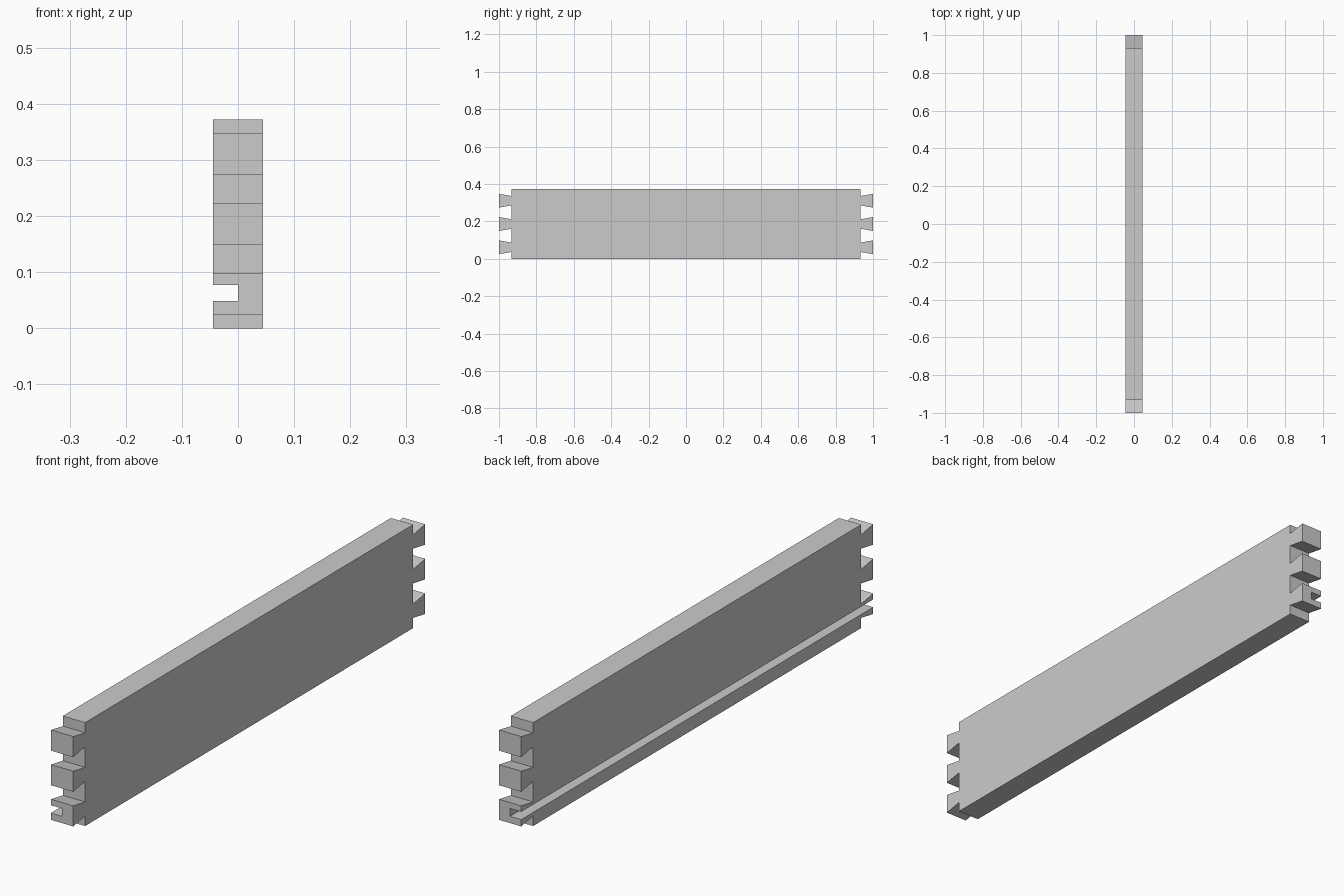
import bpy
import bmesh

if "Cube" in bpy.data.objects:
    bpy.data.objects.remove(bpy.data.objects["Cube"])

HALF_T = 0.0445      # half board thickness (x)
HEIGHT = 0.372
SHOULDER = 0.932     # y where the dovetails start
TAIL_W, PITCH, FLARE = 0.074, 0.1245, 0.012


def tail_edge():
    """Right-hand end profile (y, z), bottom to top, with three dovetails."""
    pts = [(SHOULDER, 0.0)]
    for i in range(3):
        lo = HEIGHT / 2 + (i - 1) * PITCH - TAIL_W / 2
        hi = lo + TAIL_W
        pts += [(SHOULDER, lo + FLARE), (1.0, lo), (1.0, hi), (SHOULDER, hi - FLARE)]
    return pts + [(SHOULDER, HEIGHT)]


def new_object(name, bm):
    bmesh.ops.recalc_face_normals(bm, faces=bm.faces)
    mesh = bpy.data.meshes.new(name)
    bm.to_mesh(mesh)
    bm.free()
    obj = bpy.data.objects.new(name, mesh)
    bpy.context.collection.objects.link(obj)
    return obj


def extrude_x(name, profile, x0, x1):
    bm = bmesh.new()
    face = bm.faces.new([bm.verts.new((x0, y, z)) for y, z in profile])
    ext = bmesh.ops.extrude_face_region(bm, geom=[face])["geom"]
    verts = [v for v in ext if isinstance(v, bmesh.types.BMVert)]
    bmesh.ops.translate(bm, verts=verts, vec=(x1 - x0, 0, 0))
    return new_object(name, bm)


# Board with mirrored dovetail ends
right = tail_edge()
left = [(-y, z) for y, z in reversed(right)]
board = extrude_x("dovetailed_drawer_side", right + left, -HALF_T, HALF_T)

# Groove for the drawer bottom, running the full length of the inner face
groove = extrude_x("groove_cutter",
                   [(-1.1, 0.049), (1.1, 0.049), (1.1, 0.077), (-1.1, 0.077)],
                   -0.1, 0.0)
groove.hide_render = True
groove.hide_set(True)
cut = board.modifiers.new("groove", 'BOOLEAN')
cut.operation = 'DIFFERENCE'
cut.solver = 'EXACT'
cut.object = groove

# Apply the cut and remove the helper
bpy.context.view_layer.objects.active = board
board.select_set(True)
bpy.ops.object.modifier_apply(modifier=cut.name)
bpy.data.objects.remove(groove, do_unlink=True)
